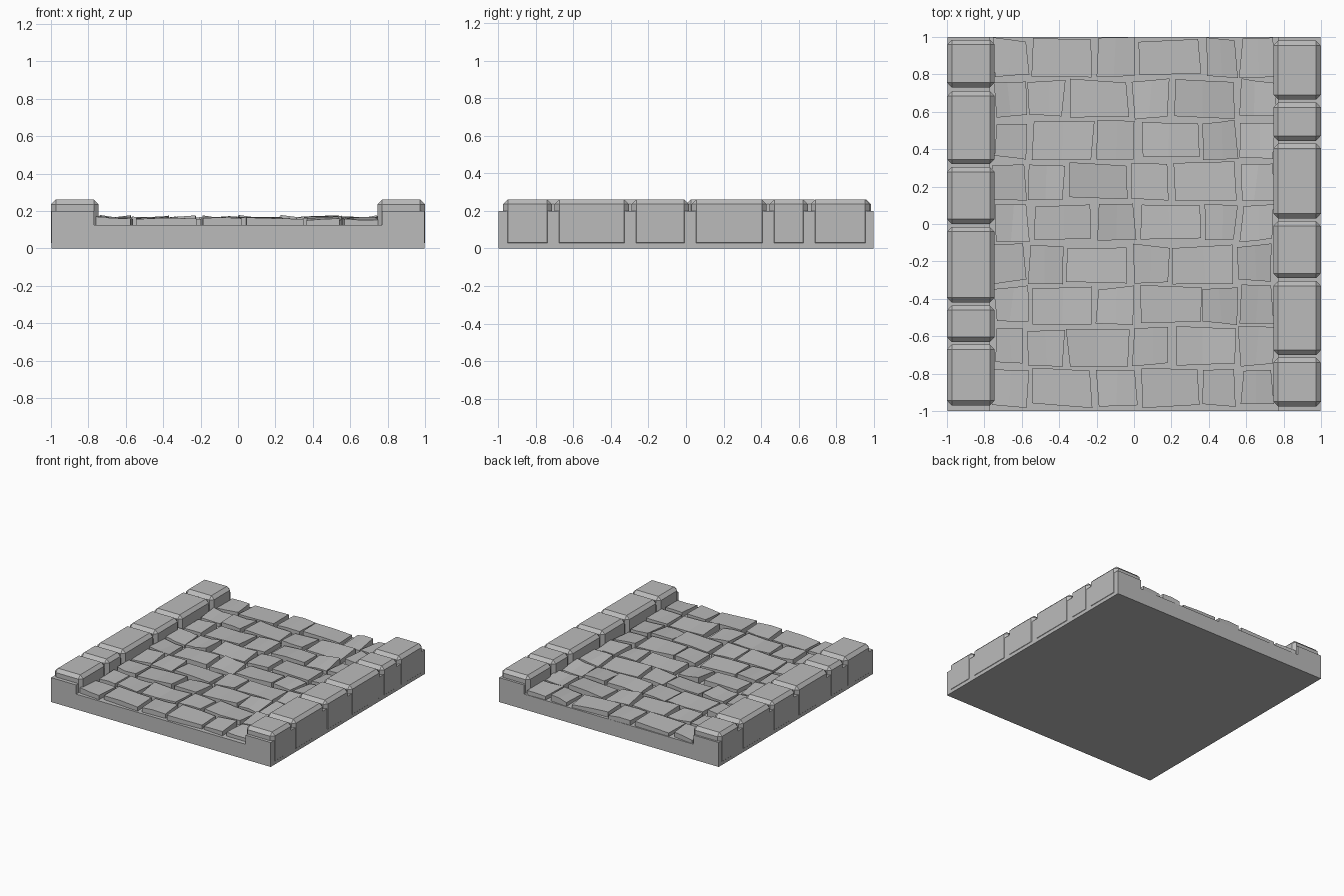
import bpy
import bmesh
import random

random.seed(7)
cube = bpy.data.objects.get("Cube")
if cube:
    bpy.data.objects.remove(cube, do_unlink=True)

# Single stone colour
stone = bpy.data.materials.new("grey stone")
stone.use_nodes = True
colour = (0.5, 0.5, 0.5, 1)
stone.diffuse_color = colour
stone.node_tree.nodes["Principled BSDF"].inputs["Base Color"].default_value = colour


def finish(name, bm):
    bmesh.ops.recalc_face_normals(bm, faces=bm.faces)
    mesh = bpy.data.meshes.new(name)
    bm.to_mesh(mesh)
    bm.free()
    mesh.materials.append(stone)
    obj = bpy.data.objects.new(name, mesh)
    bpy.context.collection.objects.link(obj)
    return obj


def prism(name, section, y0, y1):
    """Extrude an x-z outline along y."""
    bm = bmesh.new()
    face = bm.faces.new([bm.verts.new((x, y0, z)) for x, z in section])
    new = bmesh.ops.extrude_face_region(bm, geom=[face])["geom"]
    moved = [v for v in new if isinstance(v, bmesh.types.BMVert)]
    bmesh.ops.translate(bm, verts=moved, vec=(0, y1 - y0, 0))
    return finish(name, bm)


# Road bed with a raised ledge along both sides
OUTER, LEDGE, FLOOR, RIM = 0.997, 0.77, 0.125, 0.2
half = [(OUTER, 0), (OUTER, RIM), (LEDGE, RIM), (LEDGE, FLOOR)]
prism("road_bed", half + [(-x, z) for x, z in reversed(half)], -1, 1)

# Chamfered kerb stones, listed as y spans from front to back
kerbs = {
    "left": (1, [(-0.975, -0.715), (-0.7, -0.305), (-0.29, 0.015),
                 (0.03, 0.43), (0.445, 0.65), (0.665, 0.98)]),
    "right": (-1, [(-0.97, -0.645), (-0.63, -0.435), (-0.42, -0.015),
                   (0.0, 0.305), (0.32, 0.71), (0.73, 0.985)]),
}
for label, (side, spans) in kerbs.items():
    for i, (y0, y1) in enumerate(spans):
        a, b = side * 0.745, side
        kerb = prism(f"{label}_kerb_stone_{i + 1}",
                     [(a, 0.005), (b, 0.005), (b, 0.262), (a, 0.262)], y0, y1)
        bevel = kerb.modifiers.new("chamfer", "BEVEL")
        bevel.width = 0.026
        bevel.segments = 1


# Uneven paving stone with a slightly bent top
def paving_stone(name, x0, x1, y0, y1):
    def jitter(amount=0.014):
        return random.uniform(-amount, amount)

    bm = bmesh.new()
    bottom, top = [], []
    tilt, slope = jitter(0.009), jitter(0.008)
    yj = [(jitter(), jitter()) for _ in range(2)]
    for k in range(3):
        t = k / 2
        for j, y in enumerate((y0, y1)):
            x = x0 + (x1 - x0) * t + jitter()
            yy = y + yj[j][0] * (1 - t) + yj[j][1] * t
            z = 0.161 + tilt * (k - 1) + slope * (2 * j - 1) + jitter(0.006)
            bottom.append(bm.verts.new((x, yy, FLOOR - 0.01)))
            top.append(bm.verts.new((x, yy, z)))
    for k in (0, 2):
        for row in (bottom, top):
            bm.faces.new((row[k], row[k + 1], row[k + 3], row[k + 2]))
    rim = (0, 2, 4, 5, 3, 1)
    for a, b in zip(rim, rim[1:] + rim[:1]):
        bm.faces.new((bottom[a], bottom[b], top[b], top[a]))
    finish(name, bm)


# Nine courses with two alternating joint layouts
layouts = [(-0.76, -0.55, -0.21, 0.02, 0.365, 0.56, 0.76),
           (-0.76, -0.57, -0.365, -0.02, 0.2, 0.55, 0.76)]
PITCH, GAP = 0.2205, 0.014
for r in range(9):
    middle = (r - 4) * PITCH + 0.007
    joints = layouts[r % 2]
    for c, (x0, x1) in enumerate(zip(joints, joints[1:])):
        paving_stone(f"paving_stone_{r + 1}_{c + 1}", x0 + GAP, x1 - GAP,
                     middle - PITCH / 2 + GAP, middle + PITCH / 2 - GAP)
